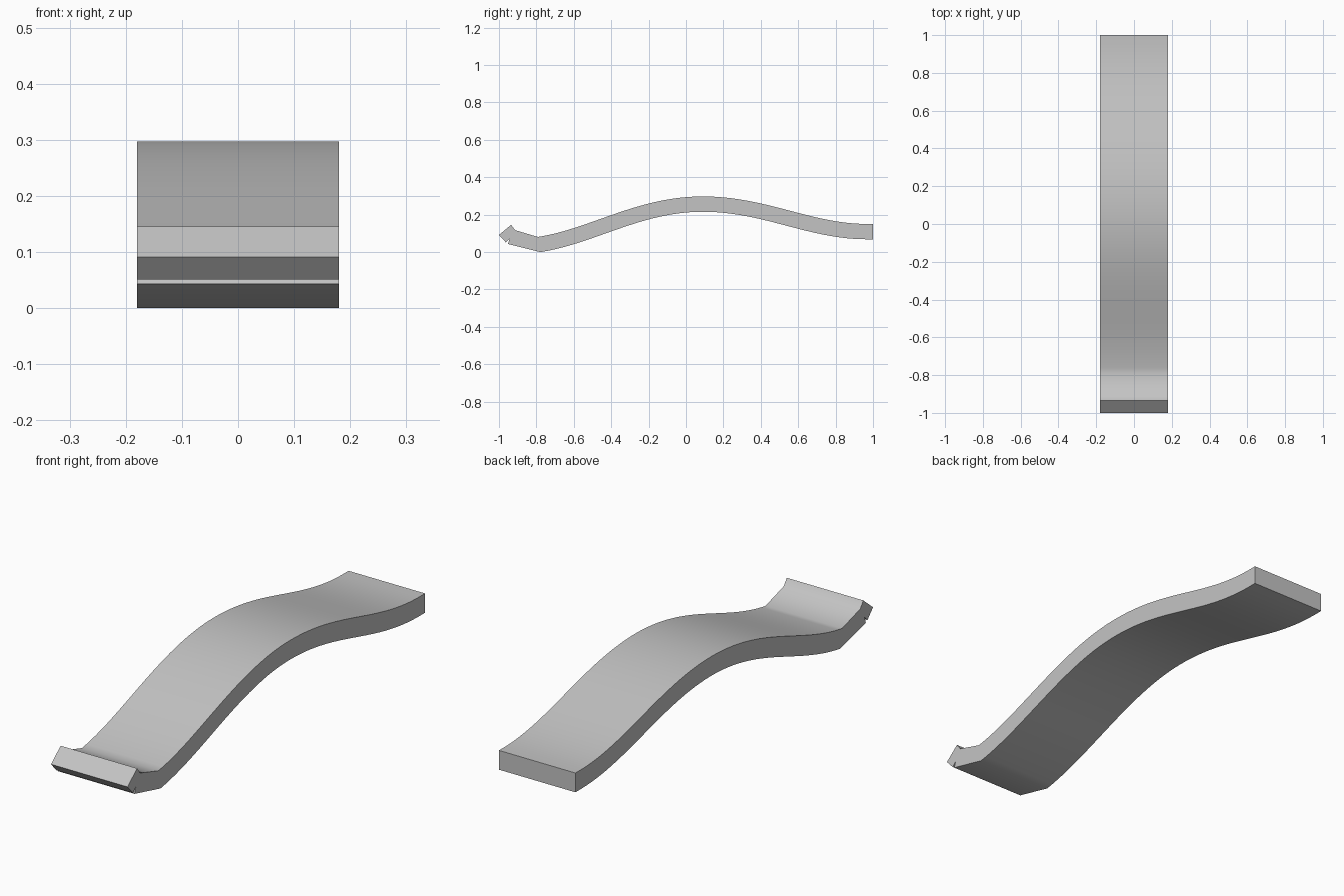
import bpy, bmesh
from mathutils import Vector
from mathutils.geometry import interpolate_bezier

if "Cube" in bpy.data.objects:
    bpy.data.objects.remove(bpy.data.objects["Cube"])

HALF_WIDTH = 0.18
HALF_THICK = 0.041

grey = bpy.data.materials.new("plain grey")
grey.use_nodes = True
colour = (0.55, 0.55, 0.55, 1)
grey.diffuse_color = colour
grey.node_tree.nodes["Principled BSDF"].inputs["Base Color"].default_value = colour

# Centre line of the wavy strip in (y, z)
start, crest, tail = Vector((-0.785, 0.044)), Vector((0.09, 0.26)), Vector((0.96, 0.113))
rise = interpolate_bezier(start, Vector((-0.5, 0.088)), Vector((-0.25, 0.26)), crest, 28)
fall = interpolate_bezier(crest, Vector((0.42, 0.26)), Vector((0.66, 0.115)), tail, 28)
line = rise + fall[1:] + [Vector((1.0, 0.113))]

# Offset the centre line to both sides
upper, lower = [], []
for i, p in enumerate(line):
    d = (line[min(i + 1, len(line) - 1)] - line[max(i - 1, 0)]).normalized()
    if i == len(line) - 1:
        d = Vector((1, 0))
    n = Vector((-d.y, d.x)) * HALF_THICK
    upper.append(p + n)
    lower.append(p - n)

# Hooked lip with a small notch beneath it
lip = [(-0.914, 0.121), (-0.935, 0.149), (-1.0, 0.095),
       (-0.963, 0.055), (-0.943, 0.075), (-0.952, 0.047)]
profile = [Vector(p) for p in lip] + lower + upper[::-1]

# Extrude the side outline across the width
bm = bmesh.new()
face = bm.faces.new([bm.verts.new((-HALF_WIDTH, p.x, p.y)) for p in profile])
ext = bmesh.ops.extrude_face_region(bm, geom=[face])
moved = [g for g in ext["geom"] if isinstance(g, bmesh.types.BMVert)]
bmesh.ops.translate(bm, verts=moved, vec=(2 * HALF_WIDTH, 0, 0))
bmesh.ops.recalc_face_normals(bm, faces=bm.faces)
low = min(v.co.z for v in bm.verts)
bmesh.ops.translate(bm, verts=bm.verts, vec=(0, 0, -low))

mesh = bpy.data.meshes.new("wavy_strip")
bm.to_mesh(mesh)
bm.free()
mesh.materials.append(grey)
strip = bpy.data.objects.new("wavy_strip", mesh)
bpy.context.collection.objects.link(strip)
bpy.context.view_layer.objects.active = strip
strip.select_set(True)
bpy.ops.object.shade_smooth_by_angle(angle=0.7)
